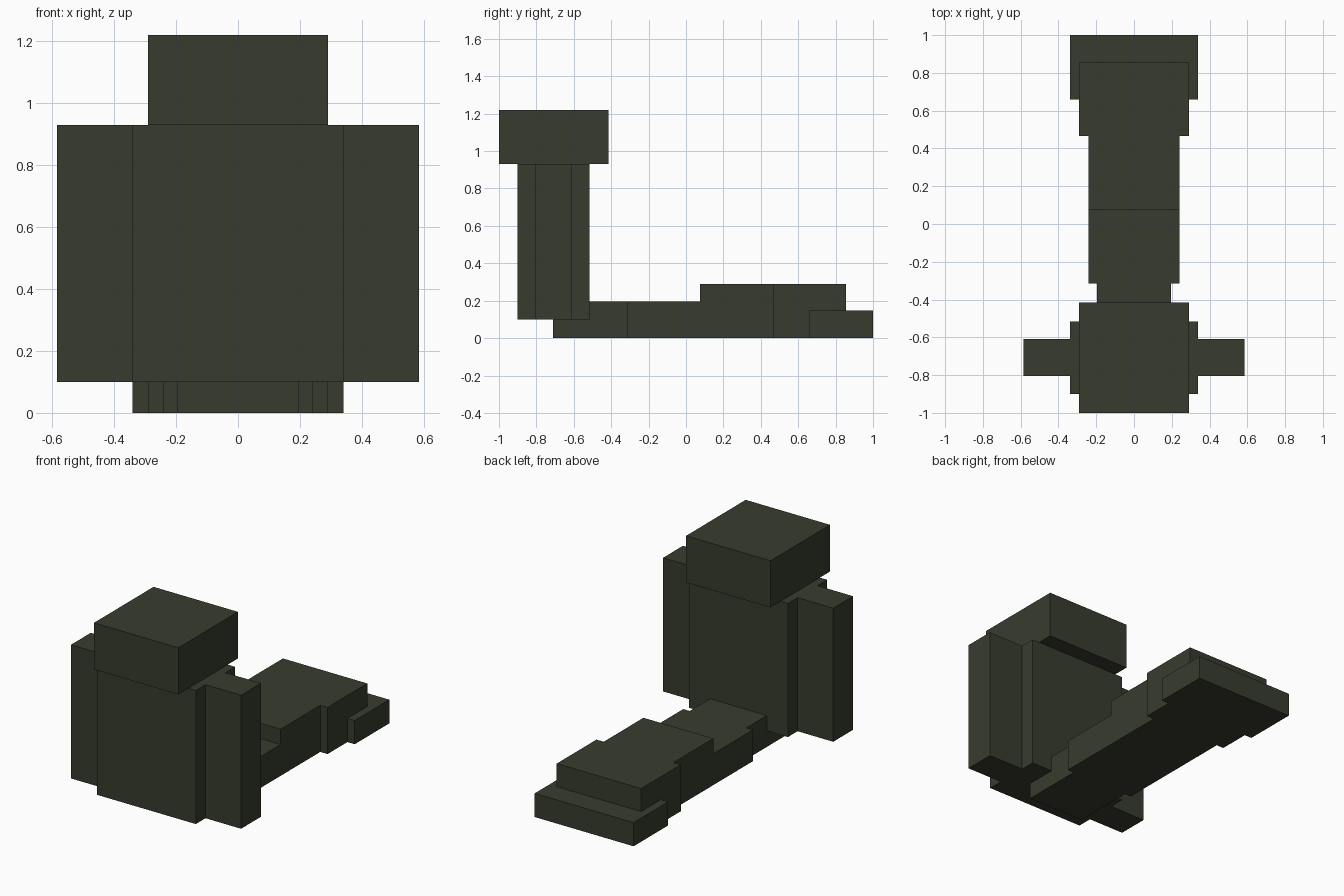
import bpy
import bmesh
from mathutils import Vector

old = bpy.data.objects.get("Cube")
if old:
    bpy.data.objects.remove(old, do_unlink=True)

# Single dark olive colour
olive = bpy.data.materials.new("dark_olive")
olive.use_nodes = True
colour = (0.038, 0.045, 0.027, 1.0)
olive.diffuse_color = colour
olive.node_tree.nodes["Principled BSDF"].inputs["Base Color"].default_value = colour


def box(name, x, y, z):
    """Add a flat-sided block spanning the given (low, high) ranges."""
    spans = (x, y, z)
    centre = Vector([(a + b) / 2 for a, b in spans])
    size = Vector([b - a for a, b in spans])
    bm = bmesh.new()
    bmesh.ops.create_cube(bm, size=1)
    for v in bm.verts:
        v.co = v.co * size
    mesh = bpy.data.meshes.new(name)
    bm.to_mesh(mesh)
    bm.free()
    mesh.materials.append(olive)
    obj = bpy.data.objects.new(name, mesh)
    obj.location = centre
    bpy.context.collection.objects.link(obj)
    return obj


def centred(name, half_width, y, z):
    return box(name, (-half_width, half_width), y, z)


# Upright figure: head, torso and a pair of arms
centred("head", 0.29, (-1.0, -0.415), (0.93, 1.22))
centred("torso", 0.34, (-0.9, -0.515), (0.1, 0.93))
for side, s in (("left", 1), ("right", -1)):
    box(side + "_arm", sorted((s * 0.34, s * 0.585)), (-0.805, -0.61), (0.1, 0.93))

# Legs stretched out behind, widening in steps towards the feet
centred("hips", 0.195, (-0.71, -0.315), (0, 0.195))
centred("thighs", 0.24, (-0.315, 0.075), (0, 0.195))
centred("knees", 0.24, (0.075, 0.465), (0, 0.29))
centred("shins", 0.29, (0.465, 0.855), (0, 0.29))
centred("feet", 0.34, (0.66, 1.0), (0, 0.147))
